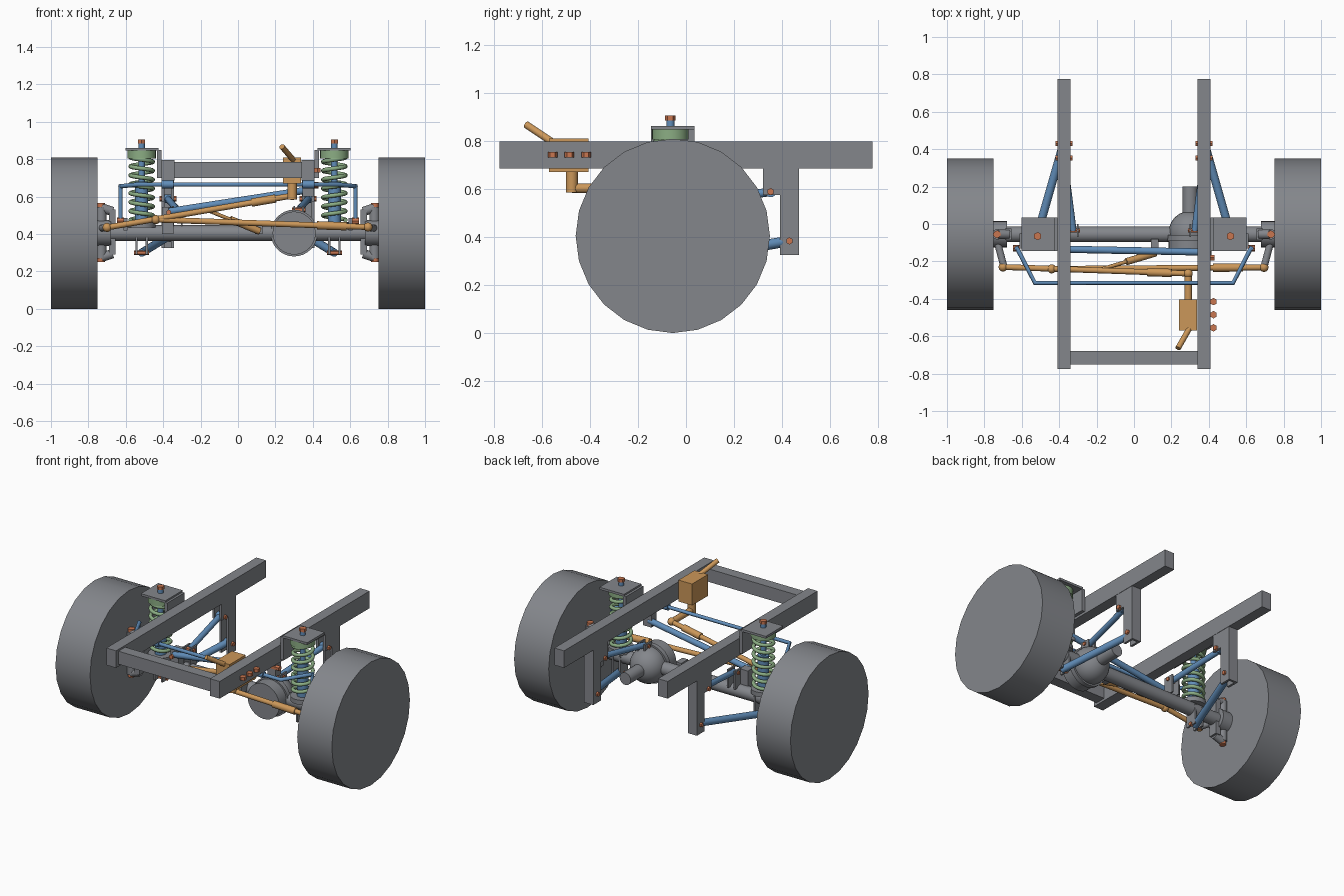
import bpy, bmesh, math
from mathutils import Vector

cube = bpy.data.objects.get("Cube")
if cube:
    bpy.data.objects.remove(cube, do_unlink=True)


def material(name, rgb):
    m = bpy.data.materials.new(name)
    m.use_nodes = True
    m.diffuse_color = (*rgb, 1)
    m.node_tree.nodes["Principled BSDF"].inputs["Base Color"].default_value = (*rgb, 1)
    return m


GRAY = material("steel gray", (0.23, 0.24, 0.26))
BLUE = material("link blue", (0.12, 0.27, 0.49))
ORANGE = material("steering orange", (0.60, 0.31, 0.10))
COPPER = material("bolt copper", (0.58, 0.18, 0.08))
GREEN = material("spring green", (0.26, 0.42, 0.23))


def add_mesh(name, mesh, mat):
    ob = bpy.data.objects.new(name, mesh)
    bpy.context.collection.objects.link(ob)
    mesh.materials.append(mat)
    return ob


def finish(name, bm, mat, smooth=True):
    mesh = bpy.data.meshes.new(name)
    bm.to_mesh(mesh)
    bm.free()
    ob = add_mesh(name, mesh, mat)
    if smooth:
        bpy.ops.object.select_all(action='DESELECT')
        ob.select_set(True)
        bpy.context.view_layer.objects.active = ob
        bpy.ops.object.shade_smooth_by_angle(angle=math.radians(35))
    return ob


def box(name, lo, hi, mat=GRAY):
    lo, hi = Vector(lo), Vector(hi)
    bm = bmesh.new()
    bmesh.ops.create_cube(bm, size=1)
    for v in bm.verts:
        v.co = Vector([c * abs(d) for c, d in zip(v.co, hi - lo)]) + (lo + hi) / 2
    return finish(name, bm, mat, False)


def rod(name, a, b, r, mat=GRAY, sides=16):
    a, b = Vector(a), Vector(b)
    bm = bmesh.new()
    bmesh.ops.create_cone(bm, cap_ends=True, segments=sides, radius1=r, radius2=r, depth=(b - a).length)
    ob = finish(name, bm, mat, sides > 6)
    ob.rotation_mode = 'QUATERNION'
    ob.rotation_quaternion = (b - a).to_track_quat('Z', 'Y')
    ob.location = (a + b) / 2
    return ob


def ball(name, c, r, mat=GRAY):
    bm = bmesh.new()
    bmesh.ops.create_uvsphere(bm, u_segments=24, v_segments=14, radius=r)
    ob = finish(name, bm, mat)
    ob.location = c
    return ob


def tube_path(name, pts, r, mat, ring=3):
    cu = bpy.data.curves.new(name, 'CURVE')
    cu.dimensions = '3D'
    cu.bevel_depth, cu.bevel_resolution, cu.use_fill_caps = r, ring, True
    sp = cu.splines.new('POLY')
    sp.points.add(len(pts) - 1)
    for p, co in zip(sp.points, pts):
        p.co = (*co, 1)
    sp.use_smooth = True
    tmp = bpy.data.objects.new(name + " path", cu)
    mesh = bpy.data.meshes.new_from_object(tmp)
    bpy.data.objects.remove(tmp)
    return add_mesh(name, mesh, mat)


def lerp(a, b, t):
    return Vector(a).lerp(Vector(b), t)


AY, AZ = -0.055, 0.405   # axle line

# Frame
box("front_crossmember", (-0.34, -0.75, 0.70), (0.34, -0.68, 0.785))

# Axle housing and differential
rod("axle_tube", (-0.68, AY, AZ), (0.68, AY, AZ), 0.042, sides=24)
ball("differential_housing", (0.3, AY + 0.01, AZ), 0.115)
rod("differential_flange", (0.3, -0.09, AZ), (0.3, -0.06, AZ), 0.125, sides=32)
rod("differential_cover", (0.3, -0.165, AZ), (0.3, -0.08, AZ), 0.115, sides=32)
rod("pinion_nose", (0.3, 0, AZ), (0.3, 0.2, AZ), 0.04, sides=24)

for s, side in ((1, "left"), (-1, "right")):
    def P(x, y, z):
        return (s * x, y, z)

    # Wheels, rails and hubs
    rod(side + "_wheel", P(0.75, -0.055, 0.404), P(1, -0.055, 0.404), 0.404, sides=24)
    box(side + "_rail", P(0.34, -0.775, 0.685), P(0.41, 0.775, 0.797))
    rod(side + "_hub", P(0.68, AY, AZ), P(0.76, AY, AZ), 0.07, sides=24)

    # Axle end yoke and steering knuckle
    box(side + "_yoke", P(0.655, AY - 0.03, 0.29), P(0.69, AY + 0.03, 0.53))
    for z, d in ((0.54, 1), (0.275, -1)):
        rod(side + "_yoke_arm", P(0.67, AY, z - d * 0.02), P(0.73, AY, z), 0.025)
        rod(side + "_ball_joint", P(0.732, AY, z), P(0.732, AY, z + d * 0.025), 0.02, COPPER, 12)
    rod(side + "_knuckle", P(0.73, AY, 0.27), P(0.73, AY, 0.545), 0.028)
    rod(side + "_steering_arm", P(0.735, -0.08, 0.43), P(0.695, -0.23, 0.435), 0.019)

    # Coil spring and shock
    X, Y = 0.515, -0.065
    turns, n = 7, 20
    coil = [P(X + 0.06 * math.cos(2 * math.pi * i / n), Y + 0.06 * math.sin(2 * math.pi * i / n),
              0.475 + 0.335 * i / (turns * n)) for i in range(turns * n + 1)]
    tube_path(side + "_coil_spring", coil, 0.0115, GREEN, 2)
    rod(side + "_spring_perch", P(X, Y, 0.435), P(X, Y, 0.465), 0.075, sides=24)
    rod(side + "_spring_cap", P(X, Y, 0.805), P(X, Y, 0.846), 0.076, GREEN, 24)
    rod(side + "_shock_body", P(X, Y, 0.46), P(X, Y, 0.68), 0.035, BLUE)
    rod(side + "_shock_shaft", P(X, Y, 0.66), P(X, Y, 0.89), 0.017, BLUE)
    rod(side + "_shock_nut", P(X, Y, 0.885), P(X, Y, 0.905), 0.022, COPPER, 6)
    box(side + "_tower_plate", P(0.425, -0.145, 0.846), P(0.602, 0.035, 0.861))
    box(side + "_tower_wall", P(0.41, -0.145, 0.70), P(0.432, 0.035, 0.85))

    # Link bracket below the rail, a channel open to the front
    for x in (0.342, 0.393):
        box(side + "_bracket_plate", P(x, 0.39, 0.325), P(x + 0.015, 0.47, 0.686))
        box(side + "_upper_tab", P(x, 0.32, 0.575), P(x + 0.015, 0.39, 0.686))
    box(side + "_bracket_web", P(0.342, 0.455, 0.325), P(0.408, 0.47, 0.686))

    # Trailing links with their mounts and bolts
    rod(side + "_lower_link", P(0.515, -0.05, 0.30), P(0.378, 0.43, 0.383), 0.022, BLUE)
    rod(side + "_upper_link", P(0.325, -0.035, 0.53), P(0.375, 0.355, 0.588), 0.018, BLUE)
    for y, z in ((0.43, 0.383), (0.352, 0.588)):
        rod(side + "_link_bushing", P(0.357, y, z), P(0.393, y, z), 0.023, BLUE)
        rod(side + "_link_bolt", P(0.33, y, z), P(0.42, y, z), 0.015, COPPER, 6)
    for x in (0.482, 0.536):
        box(side + "_lower_mount", P(x, -0.09, 0.29), P(x + 0.012, -0.01, 0.42))
    for x in (0.296, 0.343):
        box(side + "_upper_mount", P(x, -0.07, 0.43), P(x + 0.01, 0.0, 0.55))
    rod(side + "_lower_mount_bolt", P(0.475, -0.05, 0.30), P(0.555, -0.05, 0.30), 0.013, COPPER, 6)
    rod(side + "_upper_mount_bolt", P(0.288, -0.035, 0.53), P(0.36, -0.035, 0.53), 0.013, COPPER, 6)

    # Sway bar drop link and bushing
    rod(side + "_drop_link", P(0.628, -0.13, 0.46), P(0.628, -0.13, 0.665), 0.011, BLUE)
    rod(side + "_drop_link_bolt", P(0.61, -0.13, 0.47), P(0.648, -0.13, 0.47), 0.018, COPPER, 8)
    box(side + "_drop_link_mount", P(0.59, -0.13, 0.42), P(0.612, -0.05, 0.485))
    rod(side + "_sway_bushing", P(0.345, -0.315, 0.665), P(0.41, -0.315, 0.665), 0.021, BLUE)

# Sway bar
tube_path("sway_bar", [(-0.63, -0.12, 0.655), (-0.53, -0.315, 0.665),
                       (0.53, -0.315, 0.665), (0.63, -0.12, 0.655)], 0.012, BLUE)

# Track bar with its axle and frame mounts
rod("track_bar", (-0.37, -0.135, 0.52), (0.37, -0.15, 0.635), 0.019, BLUE)
box("track_bar_axle_mount", (-0.405, -0.12, 0.40), (-0.345, -0.06, 0.545))
box("track_bar_frame_mount", (0.345, -0.19, 0.60), (0.405, -0.135, 0.686))
rod("track_bar_axle_bolt", (-0.37, -0.165, 0.515), (-0.37, -0.1, 0.515), 0.015, COPPER, 6)
rod("track_bar_frame_bolt", (0.37, -0.18, 0.66), (0.43, -0.18, 0.66), 0.017, COPPER, 6)

# Drag link and tie rod, each with a thicker adjuster sleeve
drag = ((-0.70, -0.23, 0.435), (0.29, -0.265, 0.605))
tie = ((-0.44, -0.24, 0.477), (0.695, -0.232, 0.437))
for name, (a, b), t0, t1 in (("drag_link", drag, 0.78, 0.91), ("tie_rod", tie, 0.76, 0.90)):
    rod(name, a, b, 0.0155, ORANGE)
    rod(name + "_sleeve", lerp(a, b, t0), lerp(a, b, t1), 0.022, ORANGE)
    for end in (a, b):
        ball(name + "_joint", end, 0.024, ORANGE)

# Steering damper
da, db = (-0.17, -0.24, 0.53), (0.115, -0.155, 0.415)
rod("damper_shaft", da, db, 0.01, ORANGE)
rod("damper_body", lerp(da, db, 0.45), db, 0.019, ORANGE)
box("damper_mount", (0.09, -0.15, 0.40), (0.13, -0.08, 0.455))

# Steering box, input shaft and pitman arm
box("steering_box", (0.24, -0.57, 0.67), (0.338, -0.405, 0.81), ORANGE)
rod("steering_input_shaft", (0.295, -0.56, 0.797), (0.235, -0.665, 0.867), 0.015, ORANGE)
rod("pitman_shaft", (0.29, -0.475, 0.585), (0.29, -0.475, 0.68), 0.025, ORANGE)
rod("pitman_arm", (0.29, -0.475, 0.602), (0.29, -0.265, 0.602), 0.02, ORANGE)
for y in (-0.555, -0.485, -0.415):
    rod("steering_box_bolt", (0.425, y, 0.73), (0.425, y, 0.752), 0.02, COPPER, 6)
